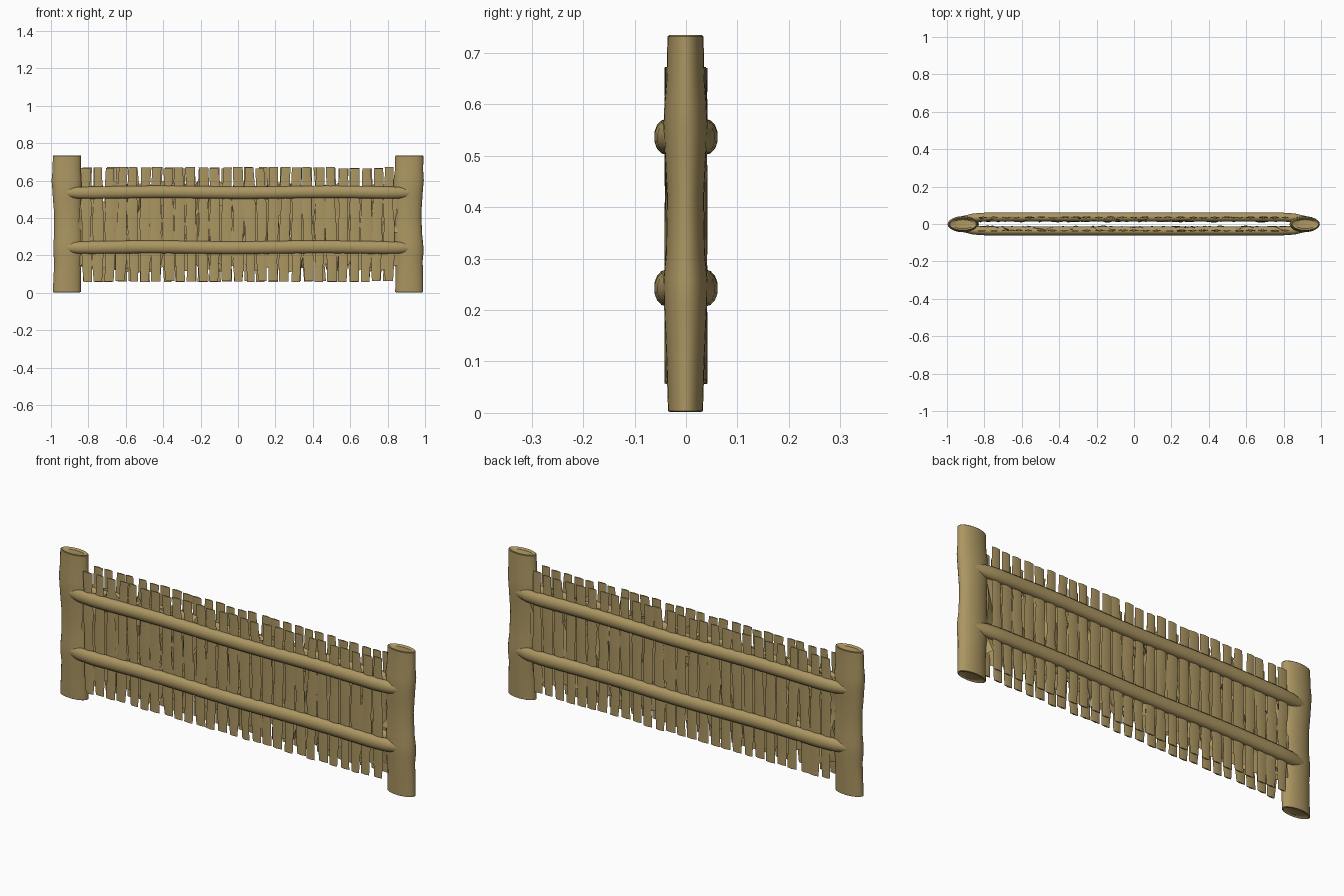
import bpy, bmesh, math, random
from mathutils import Vector

if "Cube" in bpy.data.objects:
    bpy.data.objects.remove(bpy.data.objects["Cube"])

random.seed(4)
wood = bpy.data.materials.new("tan wood")
wood.diffuse_color = (0.41, 0.305, 0.122, 1)
wood.use_nodes = True
wood.node_tree.nodes["Principled BSDF"].inputs["Base Color"].default_value = wood.diffuse_color


def finish(name, bm, angle=40):
    bmesh.ops.recalc_face_normals(bm, faces=bm.faces)
    me = bpy.data.meshes.new(name)
    bm.to_mesh(me)
    bm.free()
    me.materials.append(wood)
    ob = bpy.data.objects.new(name, me)
    bpy.context.collection.objects.link(ob)
    bpy.ops.object.select_all(action='DESELECT')
    ob.select_set(True)
    bpy.context.view_layer.objects.active = ob
    bpy.ops.object.shade_smooth_by_angle(angle=math.radians(angle))
    return ob


def loft(bm, rings):
    loops = [[bm.verts.new(p) for p in r] for r in rings]
    n = len(loops[0])
    for a, b in zip(loops, loops[1:]):
        for i in range(n):
            bm.faces.new((a[i], a[(i + 1) % n], b[(i + 1) % n], b[i]))
    bm.faces.new(loops[0])
    bm.faces.new(loops[-1])


# Flattened log posts, swelling at the rail heights, with slightly dished ends
profile = [(0.008, .058, .024), (0.002, .070, .031), (0.004, .075, .034),
           (0.10, .073, .037), (0.17, .073, .040), (0.215, .079, .042),
           (0.26, .079, .043), (0.31, .075, .038), (0.42, .072, .036),
           (0.50, .076, .040), (0.555, .078, .043), (0.60, .081, .041),
           (0.65, .076, .037), (0.732, .075, .035), (0.735, .071, .032),
           (0.727, .058, .024)]
for side, name in ((-1, "left_post"), (1, "right_post")):
    bm = bmesh.new()
    rings = []
    for z, rx, ry in profile:
        cx = side * 0.912 + 0.004 * math.sin(9 * z + side)
        rings.append([(cx + rx * math.cos(a), -0.001 + ry * math.sin(a), z)
                      for a in (math.tau * i / 24 for i in range(24))])
    loft(bm, rings)
    finish(name, bm)

# Round rails, front and back, tapering into the posts
for face, fname in ((-1, "front"), (1, "back")):
    for z0, h, zname in ((0.243, .034, "lower"), (0.537, .033, "upper")):
        bm = bmesh.new()
        rings = []
        for k in range(25):
            x = -0.94 + 1.88 * k / 24
            t = max(0, (abs(x) - 0.84) / 0.10)
            s = 1 - 0.35 * t
            w = 0.003 * math.sin(7 * x + z0 * 20)
            rings.append([(x, face * (0.037 - 0.016 * t) + 0.025 * s * math.sin(a),
                           z0 + w * 0.8 + h * s * math.cos(a))
                          for a in (math.tau * i / 14 for i in range(14))])
        loft(bm, rings)
        finish(f"{fname}_{zname}_rail", bm)

# Two rows of rough thin slats, wider and more ragged around the middle
count = 27
pitch = 1.68 / count
for face, fname in ((-1, "front"), (1, "back")):
    bm = bmesh.new()
    for i in range(count):
        cx = -0.84 + pitch * (i + 0.5) + random.uniform(-.003, .003)
        lean = random.uniform(-.007, .007)
        top = 0.67 + random.uniform(-.006, .003)
        base = 0.058 + random.uniform(-.002, .006)
        rings = []
        for k in range(7):
            f = k / 6
            wl = 0.025 + random.uniform(-.006, .004) + 0.003 * math.sin(math.pi * f)
            wr = 0.025 + random.uniform(-.006, .004) + 0.003 * math.sin(math.pi * f)
            x = cx + lean * (f - 0.5) * 2
            d = random.uniform(-.004, .001) - 0.001
            z = base + (top - base) * f
            yo, yi = face * (0.042 + d), face * (0.033 + d)
            rings.append([(x - wl, face * (0.038 + d), z), (x, yo, z),
                          (x + wr, face * (0.038 + d), z), (x, yi, z)])
        loft(bm, rings)
    finish(f"{fname}_slats", bm, 30)

# Crumpled bark filling between the two rows
for face, fname in ((-1, "front"), (1, "back")):
    bm = bmesh.new()
    nx, levels = 54, (0.13, 0.22, 0.31, 0.40, 0.48, 0.57)
    grid = []
    for i in range(nx + 1):
        col = []
        for j, z in enumerate(levels):
            x = -0.85 + 1.70 * i / nx + random.uniform(-.008, .008)
            depth = random.uniform(.008, .036)
            col.append(bm.verts.new((x, face * depth, z + random.uniform(-.03, .03))))
        grid.append(col)
    for i in range(nx):
        for j in range(len(levels) - 1):
            if random.random() < 0.12:
                continue
            q = (grid[i][j], grid[i + 1][j], grid[i + 1][j + 1], grid[i][j + 1])
            bm.faces.new((q[0], q[1], q[2]))
            bm.faces.new((q[0], q[2], q[3]))
    finish(f"{fname}_bark_filling", bm, 30)
